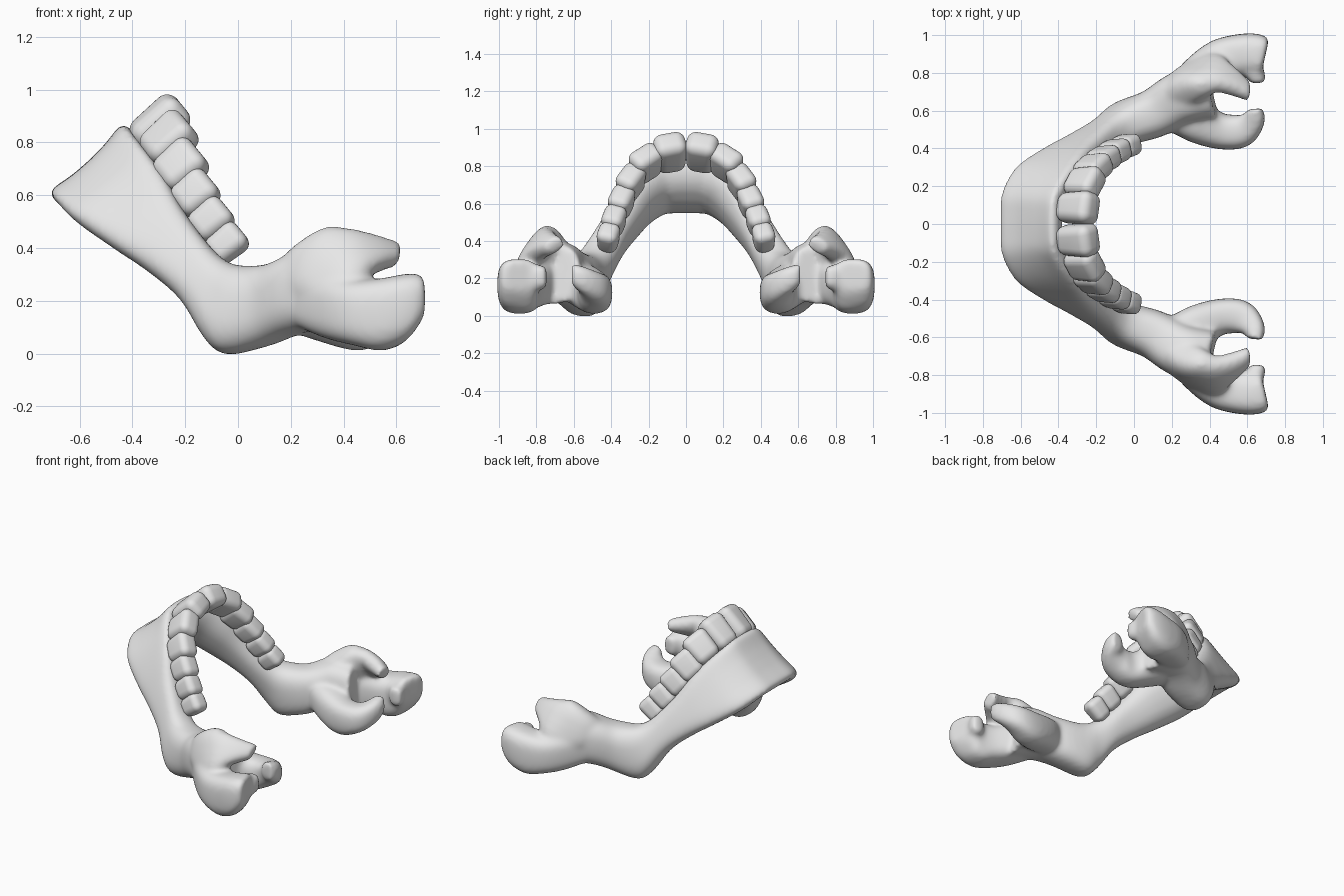
import bpy
import bmesh
import math
from mathutils import Vector, Matrix

old_cube = bpy.data.objects.get("Cube")
if old_cube:
    bpy.data.objects.remove(old_cube, do_unlink=True)

# Single bone-grey colour
bone_grey = bpy.data.materials.new("bone_grey")
bone_grey.use_nodes = True
colour = (0.8, 0.8, 0.8, 1)
bone_grey.diffuse_color = colour
bone_grey.node_tree.nodes["Principled BSDF"].inputs["Base Color"].default_value = colour

RING = 24
STEPS = 4


def soft(value, power):
    """Squarer version of a sine or cosine value."""
    return math.copysign(abs(value) ** power, value)


def spline(a, b, c, d, t):
    """Smooth value between b and c, guided by a and d."""
    return b + t * ((c - a) + t * ((2 * a - 5 * b + 4 * c - d) + t * (3 * (b - c) + d - a))) / 2


def refine(sections):
    """Insert smooth in-between sections; each becomes top, bottom, half thickness, bend."""
    flat = [[*top, *bottom, thick, bend] for top, bottom, thick, bend in sections]
    last = len(flat) - 1
    dense = []
    for i in range(last):
        guides = (flat[max(i - 1, 0)], flat[i], flat[i + 1], flat[min(i + 2, last)])
        for k in range(STEPS):
            dense.append([spline(*values, k / STEPS) for values in zip(*guides)])
    dense.append(flat[last])
    return [(Vector(row[:3]), Vector(row[3:6]), row[6], row[7]) for row in dense]


def loft(bm, sections, power, side):
    """Skin rounded rings placed along the sections."""
    sections = refine(sections)
    centres = [(s[0] + s[1]) / 2 for s in sections]
    last = len(sections) - 1
    rings = []
    for i, (top, bottom, thick, bend) in enumerate(sections):
        along = centres[min(i + 1, last)] - centres[max(i - 1, 0)]
        up = (top - bottom) / 2
        across = along.cross(up).normalized()
        ring = []
        for k in range(RING):
            angle = math.tau * k / RING
            c, s = math.cos(angle), math.sin(angle)
            offset = thick * soft(s, power) + bend * s * s
            point = centres[i] + up * soft(c, power) + across * offset
            point.y *= side
            ring.append(bm.verts.new(point))
        rings.append(ring)
    for a, b in zip(rings, rings[1:]):
        for k in range(RING):
            n = (k + 1) % RING
            bm.faces.new((a[k], a[n], b[n], b[k]))
    bm.faces.new(rings[0])
    bm.faces.new(rings[-1])


def upright(rows):
    """Turn (x, y, top z, bottom z, half thickness) rows into upright sections."""
    return [((x, y, top), (x, y, low), thick, 0) for x, y, top, low, thick in rows]


def add_object(name, bm):
    bmesh.ops.recalc_face_normals(bm, faces=bm.faces[:])
    mesh = bpy.data.meshes.new(name)
    bm.to_mesh(mesh)
    bm.free()
    mesh.materials.append(bone_grey)
    for face in mesh.polygons:
        face.use_smooth = True
    obj = bpy.data.objects.new(name, mesh)
    bpy.context.scene.collection.objects.link(obj)
    return obj


# Curved plate from the chin, under the teeth, to the rear branch
plate = [
    ((-.41, -.05, .855), (-.70, -.05, .585), .08, .065),
    ((-.41, .05, .855), (-.70, .05, .585), .08, .065),
    ((-.40, .14, .835), (-.69, .16, .575), .08, .06),
    ((-.34, .23, .76), (-.62, .28, .505), .085, .045),
    ((-.27, .31, .66), (-.48, .365, .405), .09, .03),
    ((-.21, .37, .55), (-.34, .43, .31), .09, .015),
    ((-.14, .425, .45), (-.22, .49, .205), .095, .01),
    ((-.07, .475, .37), (-.13, .545, .06), .105, 0),
    ((.00, .53, .335), (-.05, .555, -.003), .12, 0),
    ((.12, .59, .34), (.10, .585, .025), .13, 0),
    ((.25, .67, .39), (.25, .67, .08), .14, 0),
    ((.39, .72, .38), (.42, .70, .06), .15, 0),
]

# Upper prong: a leaning sheet that narrows and curls inward
upper_prong = [
    ((.14, .60, .31), (.14, .63, .16), .05, 0),
    ((.25, .665, .405), (.25, .745, .18), .10, 0),
    ((.345, .71, .475), (.345, .83, .16), .09, 0),
    ((.43, .72, .465), (.43, .885, .23), .065, 0),
    ((.52, .695, .435), (.52, .82, .31), .055, 0),
    ((.61, .655, .405), (.61, .745, .345), .04, 0),
]

# Outer knuckle with its peg, and the inner hook
outer_knuckle = upright([
    (.18, .66, .30, .13, .07),
    (.34, .785, .30, .06, .105),
    (.45, .86, .28, .03, .115),
    (.54, .89, .285, .01, .112),
    (.62, .90, .30, .035, .11),
    (.67, .895, .305, .09, .105),
    (.695, .89, .295, .14, .09),
])
peg = upright([
    (.56, .86, .26, .14, .055),
    (.64, .80, .275, .135, .05),
    (.655, .745, .265, .145, .04),
])
inner_hook = upright([
    (.18, .60, .30, .09, .09),
    (.33, .54, .27, .04, .11),
    (.46, .49, .235, .01, .095),
    (.57, .495, .235, .05, .09),
    (.635, .55, .265, .11, .06),
    (.64, .61, .28, .16, .045),
])

bm = bmesh.new()
for side in (1, -1):
    loft(bm, outer_knuckle, 0.65, side)
    for part in (plate, upper_prong, peg, inner_hook):
        loft(bm, part, 0.75, side)
jaw = add_object("jaw_bone", bm)

# Fuse the parts and soften the joins
fuse = jaw.modifiers.new("fuse", "REMESH")
fuse.mode = "VOXEL"
fuse.voxel_size = 0.013
fuse.use_smooth_shade = True
soften = jaw.modifiers.new("soften", "SMOOTH")
soften.factor = 0.5
soften.iterations = 18

# Teeth: centre, then half width, half length, half depth
teeth = [
    ((-.30, .085, .868), (.09, .115, .075)),
    ((-.265, .215, .81), (.092, .10, .068)),
    ((-.22, .295, .71), (.088, .092, .066)),
    ((-.165, .345, .605), (.08, .083, .065)),
    ((-.105, .385, .505), (.073, .08, .063)),
    ((-.045, .415, .415), (.066, .077, .06)),
]
spots = [Vector(centre) for centre, size in teeth]
root_axis = Vector((.77, 0, .63)).normalized()
row = [spots[0] * 1] + spots + [spots[-1]]
row[0].y *= -1

for i, (centre, size) in enumerate(teeth):
    along = row[i + 2] - row[i]
    width_axis = (along - root_axis * along.dot(root_axis)).normalized()
    depth_axis = width_axis.cross(root_axis)
    frame = Matrix((width_axis, root_axis, depth_axis)).transposed()
    for side, label in ((1, "left"), (-1, "right")):
        bm = bmesh.new()
        bmesh.ops.create_cube(bm, size=2)
        for v in bm.verts:
            # The crown is a little wider than the root
            taper = 1.0 if v.co.y > 0 else 0.86
            local = Vector((v.co.x * size[0] * taper, v.co.y * size[1], v.co.z * size[2] * taper))
            v.co = spots[i] + frame @ local
            v.co.y *= side
        tooth = add_object(f"{label}_tooth_{i + 1}", bm)
        rounding = tooth.modifiers.new("rounding", "BEVEL")
        rounding.width = min(size) * 0.7
        rounding.segments = 6
        rounding.limit_method = "NONE"
